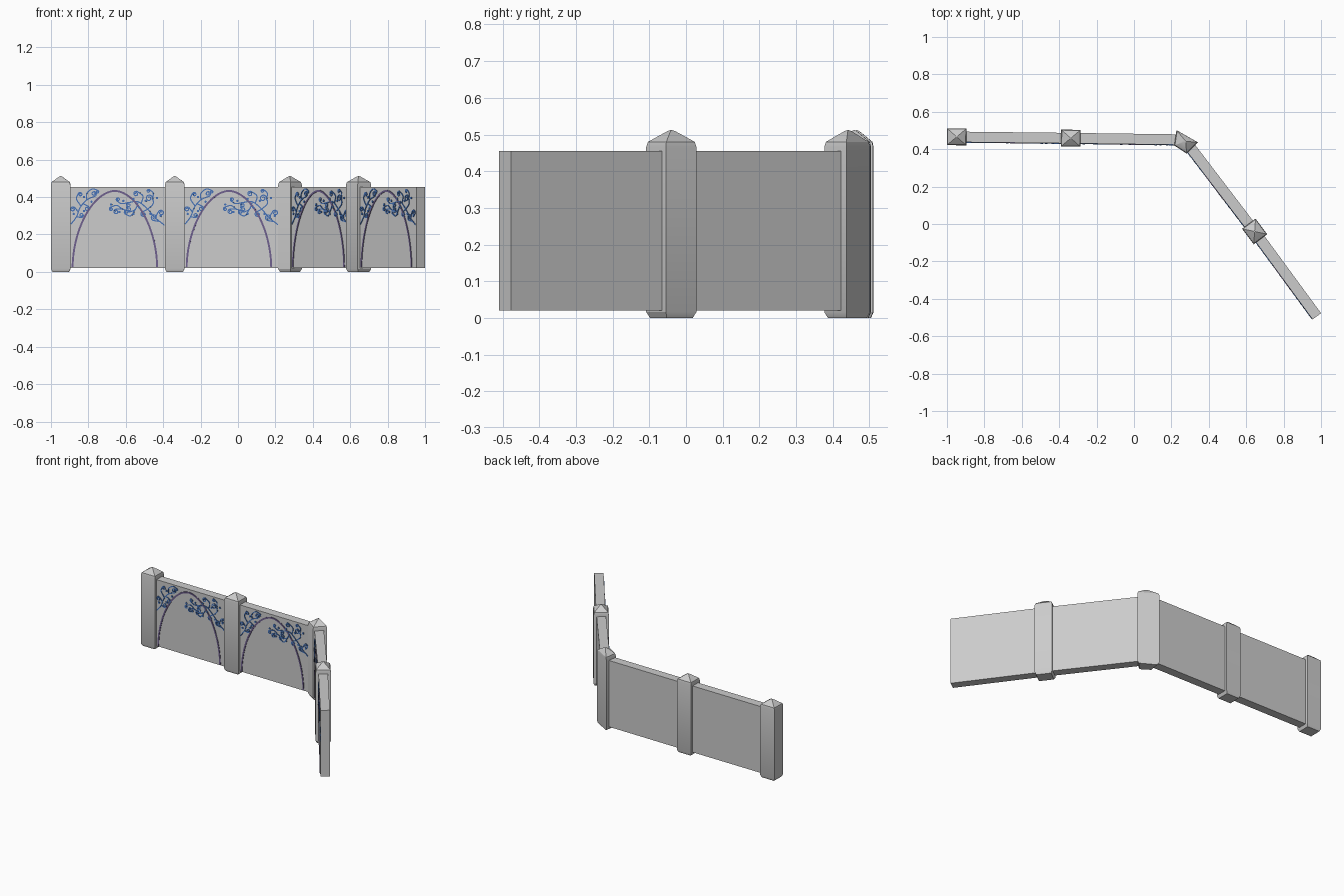
import bpy, bmesh, math
from mathutils import Vector

if "Cube" in bpy.data.objects:
    bpy.data.objects.remove(bpy.data.objects["Cube"])


def material(name, rgb):
    m = bpy.data.materials.new(name)
    m.diffuse_color = (*rgb, 1)
    m.use_nodes = True
    m.node_tree.nodes["Principled BSDF"].inputs["Base Color"].default_value = m.diffuse_color
    return m


STONE = material("pale_stone", (0.6, 0.6, 0.6))
BLUE = material("vine_blue", (0.06, 0.17, 0.48))
PURPLE = material("arch_purple", (0.16, 0.12, 0.27))


def make_object(name, bm, mat):
    bmesh.ops.recalc_face_normals(bm, faces=bm.faces)
    me = bpy.data.meshes.new(name)
    bm.to_mesh(me)
    bm.free()
    me.materials.append(mat)
    ob = bpy.data.objects.new(name, me)
    bpy.context.collection.objects.link(ob)
    return ob


def loft(name, rings, mat):
    """Closed solid through rings that all have the same point count."""
    bm = bmesh.new()
    vs = [[bm.verts.new(p) for p in r] for r in rings]
    n = len(vs[0])
    for a, b in zip(vs, vs[1:]):
        for i in range(n):
            bm.faces.new((a[i], a[(i + 1) % n], b[(i + 1) % n], b[i]))
    bm.faces.new(vs[0])
    bm.faces.new(vs[-1])
    return make_object(name, bm, mat)


# Post centres from left to right, and the free end of the last wall
P = [Vector(p) for p in ((-0.948, 0.466), (-0.338, 0.459), (0.277, 0.442),
                         (0.645, -0.04), (0.9776, -0.4935))]
WALL_Z = (0.02, 0.455)
HALF_T = 0.028


def axes(a, b):
    d = (b - a).normalized()
    return d, Vector((d.y, -d.x))          # along, and out of the front face


# Posts: chamfered foot, straight shaft, low pointed cap
def square(d, n):
    return [d * (sx * 0.052) + n * (sy * 0.045)
            for sx, sy in ((-1, -1), (1, -1), (1, 1), (-1, 1))]


FOOT = [square(*axes(P[0], P[1])), square(*axes(P[0], P[1])),
        [Vector(v) - P[2] for v in ((0.227, 0.502), (0.341, 0.437),
                                    (0.281, 0.377), (0.215, 0.42))],
        square(*axes(P[2], P[4]))]
PROFILE = [(0.85, 0.004), (1, 0.016), (1, 0.466), (0.93, 0.48),
           (0.16, 0.509), (0.03, 0.512)]
for i, foot in enumerate(FOOT):
    prof = [(0.85, 0.0)] + PROFILE[1:]
    post = loft(f"post_{i + 1}",
                [[(*(P[i] + c * s), z) for c in foot] for s, z in prof], STONE)
    bpy.ops.object.select_all(action='DESELECT')
    post.select_set(True)
    bpy.context.view_layer.objects.active = post
    bpy.ops.object.shade_smooth_by_angle(angle=math.radians(25))

# Wall panels between the posts
for i in range(4):
    a, b = P[i].copy(), P[i + 1].copy()
    if i == 1:
        b = Vector((0.262, 0.451))
    d, n = axes(a, b)
    base = [a + n * HALF_T, b + n * HALF_T, b - n * HALF_T, a - n * HALF_T]
    loft(f"wall_{i + 1}", [[(*c, z) for c in base] for z in WALL_Z], STONE)


# Painted ornament: paths in panel coordinates (u along the wall, z up)
def smooth(pts, steps=6):
    p = [Vector(q) for q in pts]
    p = [2 * p[0] - p[1]] + p + [2 * p[-1] - p[-2]]
    out = []
    for a, b, c, e in zip(p, p[1:], p[2:], p[3:]):
        for k in range(steps):
            t = k / steps
            out.append(0.5 * (2 * b + (c - a) * t + (2 * a - 5 * b + 4 * c - e) * t * t
                              + (3 * b - a - 3 * c + e) * t ** 3))
    return out + [p[-2]]


def add_curl(path, side, radius, turns=1.4):
    """Continue a path into a tightening spiral."""
    d = path[-1] - path[-2]
    ang, pos = math.atan2(d.y, d.x), path[-1].copy()
    n = int(14 * turns)
    for k in range(n):
        r = radius * (1 - 0.72 * k / n)
        step = math.tau / 14
        ang += side * step
        pos = pos + Vector((math.cos(ang), math.sin(ang))) * r * step
        path.append(pos)
    return path


def vine(pts, side=0, radius=0.016):
    path = smooth(pts)
    return add_curl(path, side, radius) if side else path


# Stems (side > 0 curls anticlockwise)
VINES = [
    vine([(0.265, 0.25), (0.215, 0.29), (0.175, 0.335), (0.125, 0.375), (0.07, 0.37)], 1, 0.012),
    vine([(0.235, 0.27), (0.205, 0.275)], -1, 0.017),
    vine([(0.215, 0.29), (0.235, 0.325)], -1, 0.015),
    vine([(0.175, 0.335), (0.205, 0.365), (0.2, 0.4)], 1, 0.018),
    vine([(0.175, 0.335), (0.145, 0.32)], 1, 0.014),
    vine([(0.14, 0.365), (0.15, 0.405), (0.12, 0.43)], 1, 0.014),
    vine([(0.2, 0.385), (0.205, 0.42), (0.185, 0.44)], 1, 0.009),
    vine([(0.125, 0.375), (0.11, 0.335), (0.08, 0.32)], -1, 0.013),
    vine([(0.11, 0.335), (0.085, 0.3), (0.055, 0.31)], -1, 0.012),
    vine([(0.08, 0.32), (0.04, 0.335), (0.005, 0.335)], 1, 0.013),
    vine([(0.07, 0.37), (0.035, 0.365), (0.01, 0.38)], -1, 0.01),
    vine([(0.04, 0.335), (0.01, 0.355), (-0.025, 0.345)], 1, 0.01),
    vine([(-0.235, 0.255), (-0.205, 0.295), (-0.185, 0.345), (-0.15, 0.385), (-0.105, 0.405)], 1, 0.014),
    vine([(-0.205, 0.295), (-0.18, 0.29)], 1, 0.012),
    vine([(-0.195, 0.32), (-0.215, 0.345)], 1, 0.013),
    vine([(-0.18, 0.35), (-0.205, 0.39), (-0.195, 0.42)], -1, 0.011),
    vine([(-0.17, 0.365), (-0.14, 0.35)], -1, 0.014),
    vine([(-0.15, 0.385), (-0.15, 0.42), (-0.12, 0.443), (-0.09, 0.435)], -1, 0.008),
]
BUDS = [(0.245, 0.3), (0.19, 0.31), (0.165, 0.38), (0.225, 0.395), (0.1, 0.39),
        (0.065, 0.345), (0.025, 0.32), (0.045, 0.38), (0.1, 0.31), (0.13, 0.345),
        (-0.02, 0.36), (-0.22, 0.31), (-0.165, 0.325), (-0.165, 0.4), (-0.125, 0.375)]


def arch_path(half=0.226, base=0.025, rise=0.408, power=1.85):
    pts = []
    for k in range(49):
        t = math.pi * k / 48
        c, s = math.cos(t), math.sin(t)
        pts.append(Vector((-half * math.copysign(abs(c) ** (2 / power), c),
                           base + rise * max(s, 0) ** (2 / power))))
    return pts


def ornament(name, paths, width, mat, to_wall, buds=()):
    """Thin raised strips following the paths, plus small round buds."""
    bm = bmesh.new()
    for path in paths:
        rows = []
        for k, p in enumerate(path):
            t = path[min(k + 1, len(path) - 1)] - path[max(k - 1, 0)]
            s = Vector((-t.y, t.x)).normalized() * width / 2
            rows.append([bm.verts.new(to_wall(q, h)) for q, h in
                         ((p - s, 0.0), (p - s, 0.003), (p + s, 0.003), (p + s, 0.0))])
        for a, b in zip(rows, rows[1:]):
            for j in range(3):
                bm.faces.new((a[j], a[j + 1], b[j + 1], b[j]))
    for b in buds:
        ring = [Vector(b) + 0.0065 * Vector((math.cos(k * math.tau / 8), math.sin(k * math.tau / 8)))
                for k in range(8)]
        low, top = ([bm.verts.new(to_wall(q, h)) for q in ring] for h in (0.0, 0.004))
        bm.faces.new(top)
        for k in range(8):
            bm.faces.new((low[k - 1], low[k], top[k], top[k - 1]))
    make_object(name, bm, mat)


for i in range(4):
    d, n = axes(P[i], P[i + 1] if i != 1 else Vector((0.262, 0.451)))
    mid = P[i] + d * 0.29

    def to_wall(q, h, mid=mid, d=d, n=n):
        return (*(mid + d * q.x + n * (HALF_T + h)), q.y)

    ornament(f"arch_trim_{i + 1}", [arch_path()], 0.01, PURPLE, to_wall)
    ornament(f"vine_{i + 1}", VINES, 0.006, BLUE, to_wall, BUDS)
